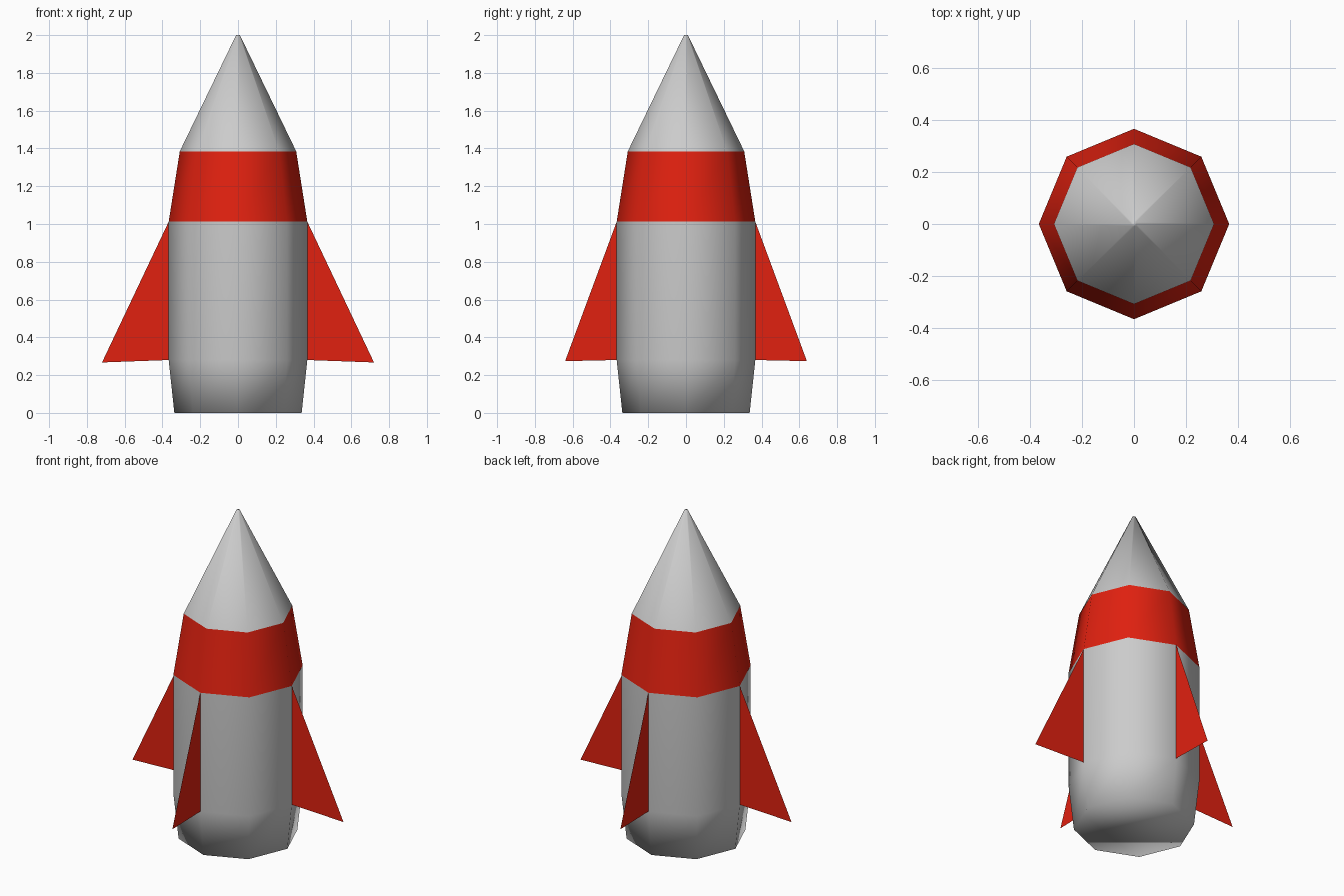
import bpy, math

if "Cube" in bpy.data.objects:
    bpy.data.objects.remove(bpy.data.objects["Cube"])

red = bpy.data.materials.new("red_paint")
red.diffuse_color = (0.75, 0.015, 0.005, 1)
red.use_nodes = True
red.node_tree.nodes["Principled BSDF"].inputs["Base Color"].default_value = red.diffuse_color
SIDES = 8


def make_object(name, verts, faces, smooth, mat=None):
    mesh = bpy.data.meshes.new(name)
    mesh.from_pydata(verts, [], faces)
    mesh.polygons.foreach_set("use_smooth", [smooth] * len(faces))
    if mat:
        mesh.materials.append(mat)
    mesh.update()
    obj = bpy.data.objects.new(name, mesh)
    bpy.context.collection.objects.link(obj)
    return obj


def lathe(name, profile, mat=None, cap_bottom=False, cap_top=False):
    """Eight-sided shell from (radius, height) rings."""
    verts = [(r * math.cos(i * math.tau / SIDES), r * math.sin(i * math.tau / SIDES), z)
             for r, z in profile for i in range(SIDES)]
    faces = []
    for k in range(len(profile) - 1):
        for i in range(SIDES):
            j = (i + 1) % SIDES
            a, b = k * SIDES, (k + 1) * SIDES
            faces.append((a + i, a + j, b + j, b + i))
    if cap_bottom:
        faces.append(tuple(reversed(range(SIDES))))
    if cap_top:
        n = len(verts) - SIDES
        faces.append(tuple(range(n, n + SIDES)))
    return make_object(name, verts, faces, True, mat)


# Hull, painted band and nose cone
lathe("hull", [(0.337, 0), (0.367, 0.28), (0.367, 1.012)], cap_bottom=True)
lathe("band", [(0.367, 1.012), (0.308, 1.385)], red)
lathe("nose_cone", [(0.308, 1.385), (0.01, 2.0)], cap_top=True)

# Four sheet fins on the hull corners; the side pair reaches further out
fins = [("right_fin", 1, 0, 0.72, 0.267), ("left_fin", -1, 0, 0.72, 0.267),
        ("back_fin", 0, 1, 0.64, 0.274), ("front_fin", 0, -1, 0.64, 0.274)]
for name, dx, dy, reach, tip_z in fins:
    outline = [(0.367, 1.012), (0.367, 0.28), (reach, tip_z)]
    make_object(name, [(r * dx, r * dy, z) for r, z in outline], [(0, 1, 2)], False, red)
